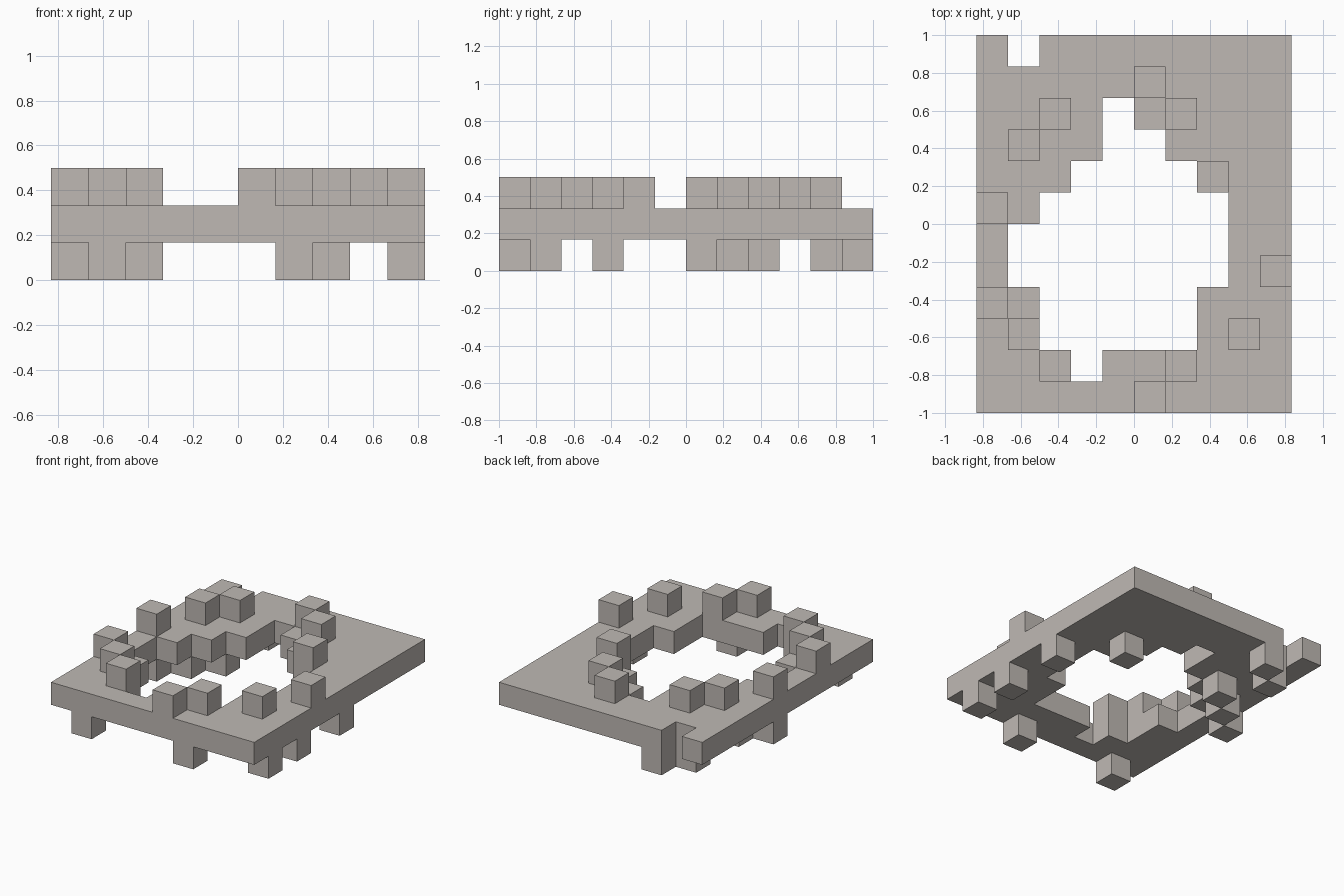
import bpy
import bmesh
from mathutils import Vector

cube = bpy.data.objects.get("Cube")
if cube:
    bpy.data.objects.remove(cube, do_unlink=True)

CELL = 1 / 6
COLS, ROWS = 10, 12

stone = bpy.data.materials.new("warm_grey_stone")
stone.use_nodes = True
colour = (0.52, 0.485, 0.456, 1)
stone.diffuse_color = colour
stone.node_tree.nodes["Principled BSDF"].inputs["Base Color"].default_value = colour

# Opening in the slab: row -> first and last empty column
gaps = {1: (3, 3), 2: (2, 6), 3: (2, 6), 4: (1, 7), 5: (1, 7), 6: (2, 7),
        7: (3, 6), 8: (4, 5), 9: (4, 4), 11: (1, 1)}


def is_solid(col, row):
    first, last = gaps.get(row, (COLS, -1))
    return not first <= col <= last


slab = {(c, r, 1) for c in range(COLS) for r in range(ROWS) if is_solid(c, r)}

# Ring of blocks standing on the slab
upper = {(c, r, 2) for c, r in [
    (5, 0), (2, 1), (6, 1), (1, 2), (8, 2), (0, 3), (9, 4),
    (0, 6), (7, 7), (1, 8), (2, 9), (6, 9), (5, 10)]}

# Blocks hanging below the slab
lower = {(c, r, 0) for c, r in [
    (1, 0), (6, 0), (9, 1), (9, 3), (0, 6), (9, 6),
    (1, 7), (2, 8), (7, 8), (1, 10), (2, 11)]}

solid = slab | upper | lower


def build_blocks(name, cells):
    """Skin a set of grid cells, leaving out faces hidden between blocks."""
    bm = bmesh.new()
    origin = Vector((COLS / 2, ROWS / 2, 0))
    for cell in sorted(cells):
        centre = Vector(cell) + Vector((0.5, 0.5, 0.5)) - origin
        for axis in range(3):
            for sign in (-1, 1):
                n = Vector((0, 0, 0))
                n[axis] = sign
                if tuple(int(a + b) for a, b in zip(cell, n)) in solid:
                    continue
                u = Vector((0, 0, 0))
                u[(axis + 1) % 3] = 1
                v = n.cross(u)
                corners = (-u - v, u - v, u + v, v - u)
                bm.faces.new([bm.verts.new((centre + (n + k) / 2) * CELL)
                              for k in corners])
    bmesh.ops.remove_doubles(bm, verts=bm.verts[:], dist=0.001)
    mesh = bpy.data.meshes.new(name)
    bm.to_mesh(mesh)
    bm.free()
    mesh.materials.append(stone)
    obj = bpy.data.objects.new(name, mesh)
    bpy.context.collection.objects.link(obj)
    return obj


build_blocks("slab_with_opening", slab)
build_blocks("upper_blocks", upper)
build_blocks("lower_blocks", lower)
